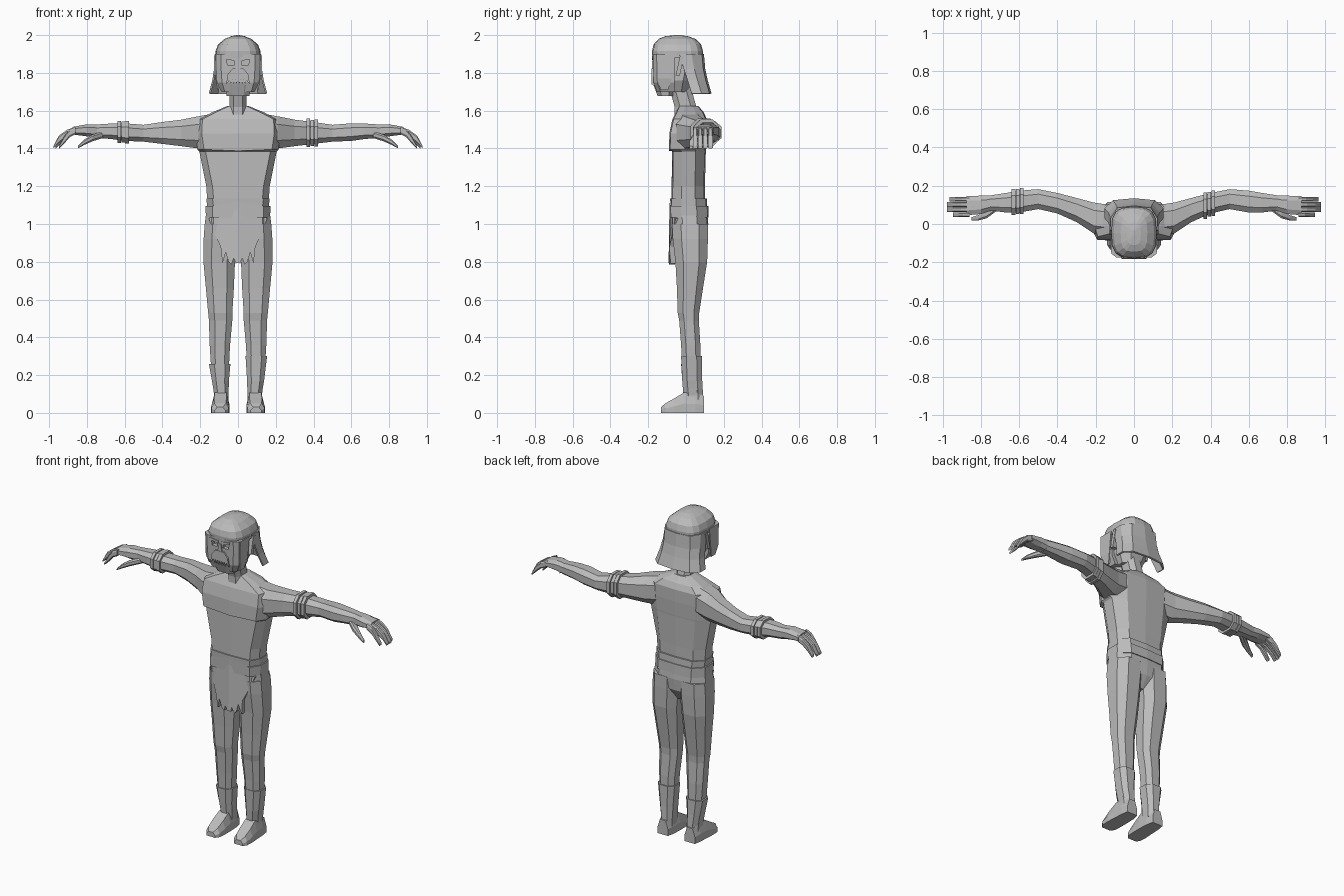
import bpy, bmesh, math

grey = bpy.data.materials.new("plain_grey")
grey.diffuse_color = (0.5, 0.5, 0.5, 1)


def make(name, verts, faces):
    me = bpy.data.meshes.new(name)
    me.from_pydata(verts, [], faces)
    bm = bmesh.new()
    bm.from_mesh(me)
    bmesh.ops.recalc_face_normals(bm, faces=bm.faces)
    bm.to_mesh(me)
    bm.free()
    me.materials.append(grey)
    ob = bpy.data.objects.new(name, me)
    bpy.context.collection.objects.link(ob)
    return ob


def loft(name, rings, s=1, closed=True):
    """Skin equal-length rings; s = -1 mirrors in x."""
    n = len(rings[0])
    verts = [(p[0] * s, p[1], p[2]) for r in rings for p in r]
    faces = []
    for i in range(len(rings) - 1):
        for j in range(n if closed else n - 1):
            k = (j + 1) % n
            faces.append((i * n + j, i * n + k, (i + 1) * n + k, (i + 1) * n + j))
    if closed:
        faces += [tuple(range(n)), tuple(range((len(rings) - 1) * n, len(rings) * n))]
    return make(name, verts, faces)


def octagon(a0, a1, b0, b1, k=0.5):
    """Eight points of a chamfered box between the given limits."""
    a, b, ha, hb = (a0 + a1) / 2, (b0 + b1) / 2, (a1 - a0) / 2, (b1 - b0) / 2
    return [(a + u * ha, b + v * hb) for u, v in
            ((k, -1), (1, -k), (1, k), (k, 1), (-k, 1), (-1, k), (-1, -k), (-k, -1))]


def level(z, x0, x1, y0, y1, k=0.5):
    return [(x, y, z) for x, y in octagon(x0, x1, y0, y1, k)]


def slab(x, y0, y1, z0, z1, k=0.5):
    return [(x, y, z) for y, z in octagon(y0, y1, z0, z1, k)]


def extrude(name, outline, y0, y1, s=1):
    """Push an x-z outline from y0 to y1."""
    return loft(name, [[(x, y, z) for x, z in outline] for y in (y0, y1)], s)


def body_ring(z, fx, sx, yf, yb, bx, rise=0.0):
    """Flat front, chamfered corners, broad back."""
    d = yb - yf
    half = [(fx, yf + .006, z), (sx, yf + d * .3, z), (sx, yf + d * .7, z), (bx, yb - .006, z)]
    return ([(0, yf, z + rise)] + half + [(0, yb, z)] + [(-x, y, w) for x, y, w in reversed(half)])


# Torso with stepped chest, pelvis and belt
loft("torso", [body_ring(*r) for r in (
    (1.08, .125, .160, -.078, .100, .11), (1.20, .135, .168, -.076, .100, .115),
    (1.385, .172, .205, -.074, .105, .13), (1.395, .180, .215, -.090, .106, .13, -.008),
    (1.48, .192, .222, -.088, .110, .135), (1.555, .188, .205, -.072, .110, .14),
    (1.59, .120, .140, -.055, .095, .10), (1.625, .045, .055, -.040, .065, .04))])
loft("pelvis", [body_ring(*r) for r in (
    (.86, .05, .07, -.045, .07, .05), (.93, .11, .165, -.07, .112, .10),
    (1.0, .13, .176, -.078, .118, .11), (1.09, .13, .165, -.078, .110, .11))])
loft("belt", [body_ring(*r) for r in (
    (1.035, .135, .170, -.086, .120, .115), (1.095, .135, .172, -.088, .118, .115, .025))])
loft("waistband", [body_ring(*r) for r in (
    (1.095, .13, .164, -.082, .112, .112), (1.135, .135, .167, -.084, .110, .115))])

# Ragged loincloth, curved round the hips
half = [(0, 1.08), (.08, 1.06), (.155, 1.03), (.125, .95), (.092, .88), (.082, .79),
        (.065, .85), (.05, .80), (.035, .785), (.022, .82), (.012, .79), (0, .795)]
for s in (1, -1):
    loft("loincloth", [[(x, y + 1.4 * x * x - max(0, .012 - abs(z - .88) * .1), z)
                        for x, z in half] for y in (-.088, -.058)], s)

# Legs, boots and feet
for s, top in ((1, .30), (-1, .26)):
    loft("leg", [level(*r) for r in (
        (1.0, .01, .176, -.074, .116), (.92, .004, .182, -.070, .116), (.80, .016, .183, -.056, .112),
        (.66, .022, .170, -.048, .090), (.53, .030, .158, -.044, .070), (.49, .030, .154, -.036, .068),
        (.36, .042, .150, -.026, .076), (.20, .050, .140, -.018, .078), (.08, .052, .125, -.01, .085))], s)
    loft("boot_shaft", [level(*r) for r in (
        (top, .040, .154, -.026, .084), (.17, .048, .138, -.020, .086),
        (.10, .050, .126, -.014, .090), (.05, .050, .130, -.014, .092))], s)
    foot = ((.096, .058, .128, .09), (.05, .048, .136, .105), (-.01, .046, .138, .108),
            (-.06, .046, .142, .078), (-.11, .050, .140, .05), (-.132, .066, .125, .03))
    loft("foot", [[(a, y, 0), (b, y, 0), (b, y, h * .45), (b - .015, y, h),
                   (a + .015, y, h), (a, y, h * .45)] for y, a, b, h in foot], s)

# Arms, hands and wrapped bands
arm = ((.13, -.06, .10, 1.41, 1.585), (.21, -.050, .112, 1.40, 1.570), (.30, .010, .136, 1.412, 1.552),
       (.40, .055, .162, 1.424, 1.540), (.50, .078, .182, 1.436, 1.525), (.60, .060, .174, 1.440, 1.533),
       (.67, .060, .162, 1.450, 1.532), (.76, .072, .148, 1.457, 1.526))
palm = ((.74, .072, .148, 1.457, 1.526), (.80, .052, .148, 1.464, 1.528), (.875, .046, .146, 1.474, 1.514))
for s in (1, -1):
    loft("arm", [slab(*r) for r in arm], s)
    loft("palm", [slab(*r) for r in palm], s)
    for i in range(4):
        y = .034 + i * .027
        cut = .03 if i == 0 else .012 if i == 3 else 0
        path = ((.86, 1.476, 1.514), (.905 - cut * .4, 1.458, 1.499),
                (.948 - cut, 1.428, 1.468), (.977 - cut, 1.400, 1.414))
        loft("finger", [slab(x, y + .002, y + .027, a, b, .6) for x, a, b in path], s)
    loft("thumb", [slab(*r) for r in (
        (.715, .07, .11, 1.455, 1.49), (.77, .030, .075, 1.438, 1.474),
        (.815, .018, .046, 1.418, 1.446), (.848, .018, .036, 1.400, 1.412))], s)

for s, start in ((1, .362), (-1, .578)):
    for i in range(3):
        x = start + i * .021
        for a, b in zip(arm, arm[1:]):
            if a[0] <= x < b[0]:
                t = (x - a[0]) / (b[0] - a[0])
                lim = [p + (q - p) * t for p, q in zip(a[1:], b[1:])]
        g = .013 if i != 1 else .009
        box = (lim[0] - g, lim[1] + g, lim[2] - g, lim[3] + g)
        loft("arm_band", [slab(x, *box), slab(x + .019, *box)], s)

# Neck leaning forward
loft("neck", [level(1.56, -.05, .05, -.06, .07), level(1.62, -.046, .046, -.06, .055),
              level(1.78, -.046, .046, -.105, .01)])

# Helmet dome
def dome_ring(z, hx, y0, y1, n=16):
    pts = []
    for i in range(n):
        a = 2 * math.pi * i / n
        c, d = math.cos(a), math.sin(a)
        pts.append((hx * math.copysign(abs(c) ** .65, c),
                    (y0 + y1) / 2 + (y1 - y0) / 2 * math.copysign(abs(d) ** .65, d), z))
    return pts


loft("helmet_dome", [dome_ring(*r) for r in (
    (1.88, .118, -.178, .090), (1.915, .119, -.180, .090), (1.95, .106, -.172, .080),
    (1.98, .070, -.145, .050), (1.994, .036, -.11, .01), (2.0, .006, -.06, -.03))])

# Flared neck guard, open at the front
guard = []
for z, hx, ys, yb in ((1.90, .118, -.035, .090), (1.82, .122, -.012, .097),
                      (1.76, .131, .008, .110), (1.69, .150, .030, .130)):
    side = [(hx, ys, z), (hx, ys + (yb - ys) * .5, z), (hx * .72, yb - .01, z)]
    guard.append(side + [(0, yb, z)] + [(-x, y, w) for x, y, w in reversed(side)])
shell = loft("neck_guard", guard, closed=False)
mod = shell.modifiers.new("thickness", 'SOLIDIFY')
mod.thickness, mod.offset = .010, 0

# Inner head, mask with eye slots and jaw
loft("inner_head", [level(1.70, -.065, .065, -.13, .01), level(1.76, -.095, .095, -.15, .03),
                    level(1.90, -.100, .100, -.15, .07)])
mask = loft("face_mask", [[(-b, -.06, z), (-b, y + .02, z), (-a, y, z), (a, y, z),
                           (b, y + .02, z), (b, -.06, z)] for z, a, b, y in (
    (1.70, .07, .088, -.155), (1.75, .085, .112, -.172), (1.83, .09, .116, -.174),
    (1.90, .09, .117, -.176))])
for s in (1, -1):
    cutter = extrude("eye_cutter", [(.018, 1.843), (.056, 1.843), (.060, 1.872), (.020, 1.864)], -.25, -.150, s)
    cutter.hide_render = True
    cutter.hide_viewport = True
    mod = mask.modifiers.new("eye_slot", 'BOOLEAN')
    mod.operation, mod.solver, mod.object = 'DIFFERENCE', 'EXACT', cutter
    # Cheek guard and slanted ear bar
    loft("cheek_guard", [[(.100, a, z), (.100, b, z), (x, b, z), (x, a, z)] for z, a, b, x in (
        (1.71, -.135, -.095, .108), (1.77, -.150, -.075, .119), (1.90, -.150, -.058, .121))], s)
    loft("ear_bar", [[(.09, y, z), (.09, y + .022, z), (.128, y + .022, z), (.128, y, z)]
                     for z, y in ((1.785, -.055), (1.89, -.032))], s)
    extrude("brow", [(.012, 1.868), (.064, 1.877), (.068, 1.89), (.012, 1.882)], -.181, -.165, s)

# Muzzle, teeth and chin
extrude("muzzle", [(-.062, 1.738), (-.056, 1.79), (-.03, 1.822), (.03, 1.822), (.056, 1.79),
                   (.062, 1.738), (.045, 1.762), (-.045, 1.762)], -.183, -.160)
for i in range(6):
    x = -.045 + i * .015
    extrude("tooth", [(x, 1.765), (x + .015, 1.765), (x + .0075, 1.74)], -.180, -.168)
loft("chin", [level(1.678, -.06, .06, -.15, -.07), level(1.735, -.07, .07, -.172, -.06)])
extrude("nose", [(-.014, 1.82), (.014, 1.82), (.008, 1.865), (-.008, 1.865)], -.181, -.165)
